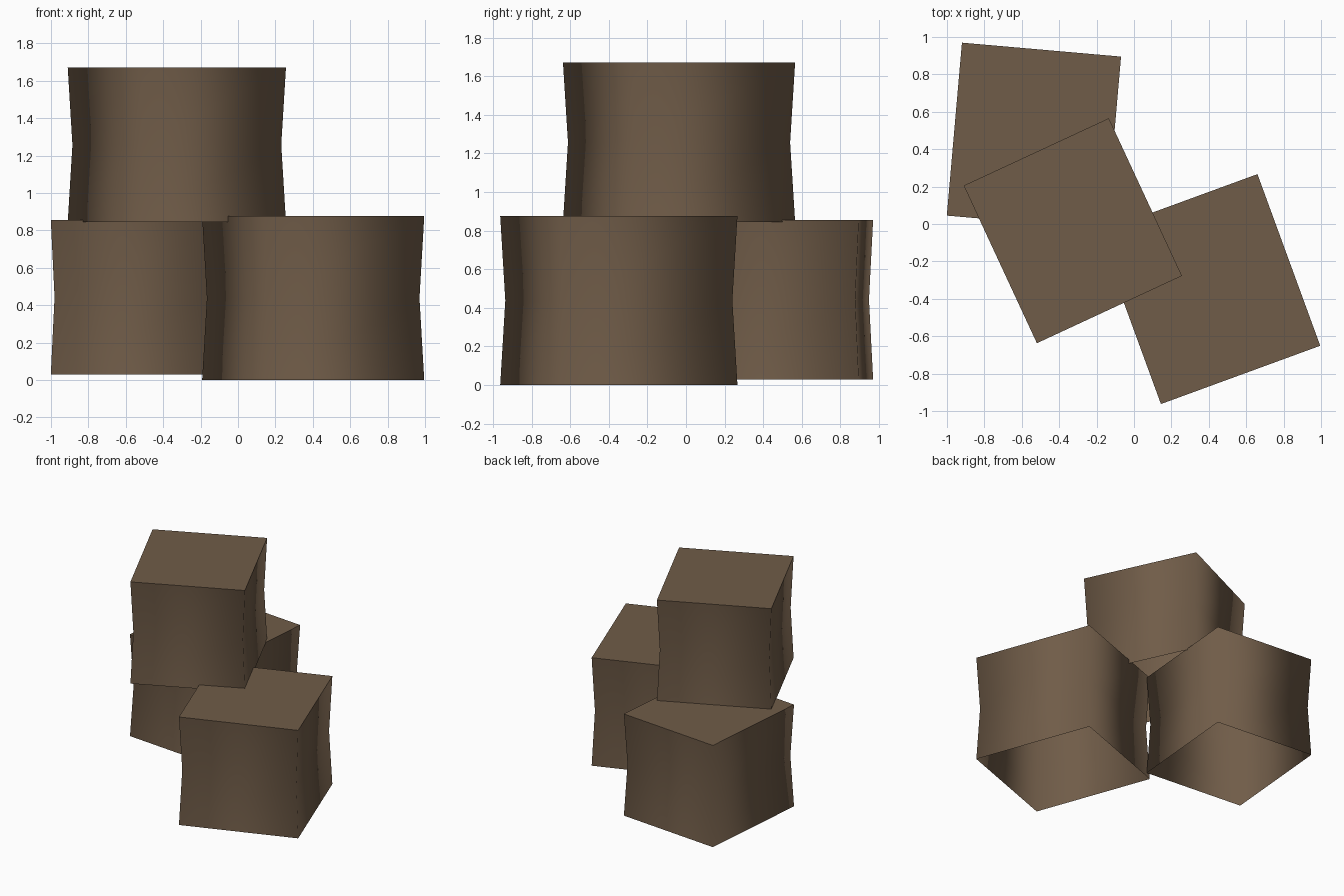
import bpy, bmesh, math
from mathutils import Matrix

if "Cube" in bpy.data.objects:
    bpy.data.objects.remove(bpy.data.objects["Cube"])

brown = bpy.data.materials.new("dark brown")
brown.diffuse_color = (0.162, 0.107, 0.065, 1)
brown.use_nodes = True
brown.node_tree.nodes["Principled BSDF"].inputs["Base Color"].default_value = brown.diffuse_color

WAIST = 0.957  # how far the middle of each block is pinched in


def block(name, centre, size, z0, z1, angle):
    """Waisted block: smooth walls, flat top, open underside."""
    bm = bmesh.new()
    turn = Matrix.Rotation(math.radians(angle), 2)
    rings = []
    for z, s in ((z0, 1), ((z0 + z1) / 2, WAIST), (z1, 1)):
        ring = []
        for sx, sy in ((-1, -1), (1, -1), (1, 1), (-1, 1)):
            x, y = sx * size[0] / 2 * s, sy * size[1] / 2 * s
            px = turn[0][0] * x + turn[0][1] * y
            py = turn[1][0] * x + turn[1][1] * y
            ring.append(bm.verts.new((centre[0] + px, centre[1] + py, z)))
        rings.append(ring)
    # walls, shaded smoothly around the corners
    for low, high in zip(rings, rings[1:]):
        for i in range(4):
            j = (i + 1) % 4
            bm.faces.new((low[i], low[j], high[j], high[i])).smooth = True
    # flat top with a sharp rim
    top = bm.faces.new(rings[-1])
    top.smooth = False
    for e in top.edges:
        e.smooth = False
    mesh = bpy.data.meshes.new(name)
    bm.to_mesh(mesh)
    bm.free()
    mesh.materials.append(brown)
    ob = bpy.data.objects.new(name, mesh)
    bpy.context.collection.objects.link(ob)
    return ob


# two blocks on the ground and one stacked across them
block("right_block", (0.402, -0.348), (0.907, 0.977), 0.0, 0.876, 20.1)
block("left_block", (-0.535, 0.470), (0.854, 0.928), 0.03, 0.855, -5.0)
block("top_block", (-0.327, -0.036), (0.855, 0.929), 0.845, 1.67, 24.9)
